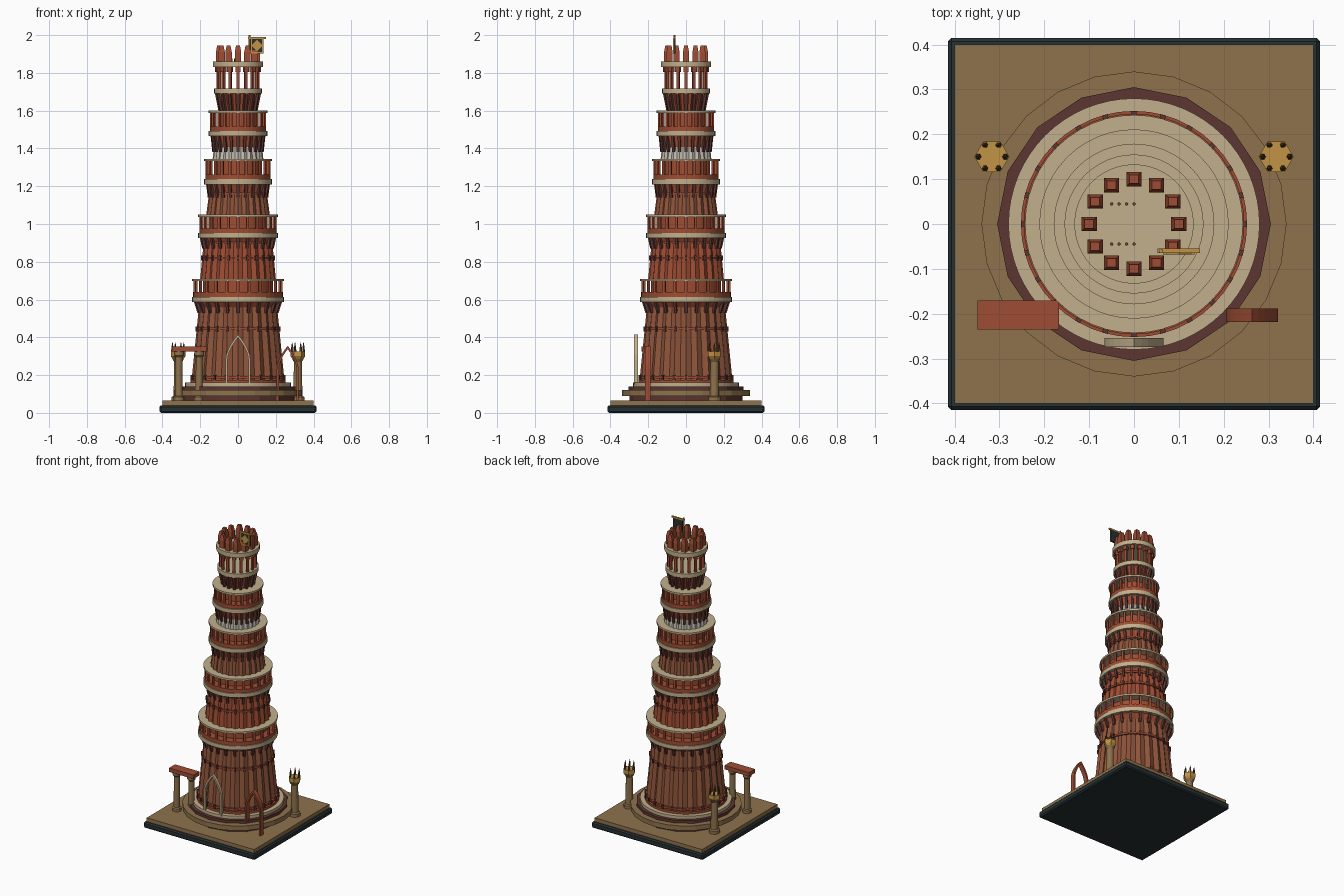
import bpy, bmesh, math
from mathutils import Matrix, Vector

if "Cube" in bpy.data.objects:
    bpy.data.objects.remove(bpy.data.objects["Cube"], do_unlink=True)


def material(name, *rgb):
    col = [c / 12.92 if c < 0.04 else ((c + 0.055) / 1.055) ** 2.4 for c in rgb] + [1]
    m = bpy.data.materials.new(name)
    m.use_nodes = True
    m.diffuse_color = col
    m.node_tree.nodes["Principled BSDF"].inputs["Base Color"].default_value = col
    return m


CREAM = material("cream stone", 0.76, 0.69, 0.55)
EARTH = material("earth brown", 0.56, 0.45, 0.30)
RED = material("red sandstone", 0.62, 0.30, 0.20)
RUST = material("rust sandstone", 0.56, 0.33, 0.23)
MAROON = material("dark maroon", 0.36, 0.21, 0.19)
GOLD = material("gold", 0.76, 0.58, 0.27)
SLATE = material("dark slate", 0.15, 0.19, 0.20)
MARBLE = material("white marble", 0.77, 0.75, 0.70)
BRONZE = material("dark bronze", 0.38, 0.28, 0.16)


def finish(name, bm, mat):
    bmesh.ops.recalc_face_normals(bm, faces=bm.faces)
    mesh = bpy.data.meshes.new(name)
    bm.to_mesh(mesh)
    bm.free()
    mesh.materials.append(mat)
    ob = bpy.data.objects.new(name, mesh)
    bpy.context.collection.objects.link(ob)
    return ob


def lathe(name, profile, mat, sides=48, flute=0.0, at=(0, 0)):
    """Closed turned solid; flute pulls every other vertex inward."""
    bm = bmesh.new()
    rings = []
    for r, z in profile:
        ring = []
        for i in range(sides):
            a = math.tau * i / sides
            q = r * (1 - flute * (i % 2))
            ring.append(bm.verts.new((at[0] + q * math.cos(a), at[1] + q * math.sin(a), z)))
        rings.append(ring)
    for lo, hi in zip(rings, rings[1:]):
        for i in range(sides):
            j = (i + 1) % sides
            bm.faces.new((lo[i], lo[j], hi[j], hi[i]))
    bm.faces.new(rings[0][::-1])
    bm.faces.new(rings[-1])
    return finish(name, bm, mat)


def disc(name, r, z0, z1, mat, sides=48, at=(0, 0)):
    return lathe(name, [(r, z0), (r, z1)], mat, sides, 0, at)


def add_box(bm, centre, size, angle=0.0):
    m = Matrix.Translation(centre) @ Matrix.Rotation(angle, 4, "Z") @ Matrix.Diagonal((*size, 1))
    return bmesh.ops.create_cube(bm, size=1, matrix=m)["verts"]


def box(name, centre, size, mat):
    bm = bmesh.new()
    add_box(bm, centre, size)
    return finish(name, bm, mat)


def ring_boxes(name, count, r, z0, z1, depth, width, mat, lean=0.0):
    """Blocks around the axis; lean pushes their tops outward."""
    bm = bmesh.new()
    for i in range(count):
        a = math.tau * i / count
        d = Vector((math.cos(a), math.sin(a), 0))
        zc = (z0 + z1) / 2
        for v in add_box(bm, d * r + Vector((0, 0, zc)), (depth, width, z1 - z0), a):
            if v.co.z > zc:
                v.co += d * lean
    return finish(name, bm, mat)


def arch(name, cx, y, half, z0, spring, z1, t, depth, mat):
    """Pointed arch frame standing in the xz plane."""
    def outline(h, top):
        left = [(-h, z0)]
        for i in range(7):
            s = i / 6
            left.append((-h * (1 - s ** 1.6), spring + (top - spring) * s ** 0.9))
        return left + [(-x, z) for x, z in left[-2::-1]]
    bm = bmesh.new()
    out, inn = outline(half, z1), outline(half - t, z1 - 1.6 * t)
    rows = [[bm.verts.new((cx + x, y + s * depth / 2, z)) for x, z in pts]
            for pts, s in ((out, -1), (inn, -1), (inn, 1), (out, 1))]
    for k in range(4):
        a, b = rows[k], rows[(k + 1) % 4]
        for i in range(len(a) - 1):
            bm.faces.new((a[i], a[i + 1], b[i + 1], b[i]))
    for e in (0, -1):
        bm.faces.new([r[e] for r in rows])
    return finish(name, bm, mat)


# Ground slabs and round plinth
slab = box("base_slab", (0, 0, 0.02), (0.83, 0.83, 0.04), SLATE)
bev = slab.modifiers.new("Bevel", "BEVEL")
bev.width, bev.segments = 0.008, 1
box("ground_slab", (0, 0, 0.05), (0.80, 0.80, 0.03), EARTH)
disc("plinth_foot", 0.30, 0.065, 0.09, MAROON, 16)
disc("plinth_step", 0.34, 0.09, 0.122, EARTH, 24)
disc("plinth_collar", 0.305, 0.122, 0.14, MAROON, 16)
disc("plinth_top", 0.28, 0.14, 0.16, CREAM, 64)
disc("shaft_foot_ring", 0.252, 0.16, 0.175, RED)

# Storeys: shaft bottom/top, radii, ledge height, rail top, ledge radius, shaft and flare colours
storeys = [
    (0.16, 0.56, 0.247, 0.207, 0.587, 0.71, 0.243, RUST, RED),
    (0.71, 0.90, 0.200, 0.182, 0.925, 1.05, 0.211, RED, RED),
    (1.05, 1.17, 0.168, 0.152, 1.210, 1.345, 0.179, RUST, RED),
    (1.345, 1.41, 0.134, 0.128, 1.465, 1.60, 0.155, MARBLE, RED),
]
for n, (z0, z1, r0, r1, zl, zr, rl, mat, flare) in enumerate(storeys, 1):
    p = f"storey_{n}_"
    core = storeys[n][2] if n < 4 else 0.10
    lathe(p + "shaft", [(r0, z0), (r1, z1)], mat, 48, 0.06)
    lathe(p + "flare", [(r1 * 0.97, z1 - 0.01), (r1, z1), (rl - 0.014, zl)], flare, 48, 0.05)
    ring_boxes(p + "brackets", 24, r1, z1 - 0.03, zl, 0.016, 0.014, MAROON, rl - r1 - 0.018)
    disc(p + "ledge", rl, zl, zl + 0.027, CREAM)
    disc(p + "parapet", rl - 0.006, zl + 0.027, zl + 0.052, RED)
    ring_boxes(p + "balusters", 24, rl - 0.014, zl + 0.05, zr - 0.01, 0.012, 0.014, RED)
    disc(p + "core", core * 0.93, zl + 0.05, zr - 0.01, RED)
    disc(p + "rail", rl, zr - 0.012, zr, CREAM)

# Moulding bands with small studs
for n, (z, r) in enumerate([(0.188, 0.246), (0.445, 0.220), (0.82, 0.191), (0.90, 0.183),
                            (1.16, 0.155)], 1):
    disc(f"band_{n}", r, z - 0.006, z + 0.006, RED)
    ring_boxes(f"band_{n}_studs", 24, r, z - 0.013, z + 0.013, 0.012, 0.012, MAROON)

# Open lantern storey
lathe("lantern_flare", [(0.088, 1.60), (0.095, 1.63), (0.116, 1.69)], RED, 48, 0.06)
ring_boxes("lantern_brackets", 16, 0.097, 1.60, 1.69, 0.014, 0.014, MAROON, 0.018)
disc("lantern_floor", 0.126, 1.69, 1.718, CREAM)
ring_boxes("lantern_columns", 16, 0.108, 1.715, 1.835, 0.014, 0.016, RED)
ring_boxes("lantern_capitals", 16, 0.110, 1.805, 1.835, 0.022, 0.024, RED)
disc("lantern_roof", 0.133, 1.83, 1.86, CREAM)

# Crown of merlons, with chamfered tips
bm = bmesh.new()
for i in range(12):
    a = math.tau * i / 12
    c = Vector((0.1 * math.cos(a), 0.1 * math.sin(a), 0))
    add_box(bm, c + Vector((0, 0, 1.885)), (0.034, 0.032, 0.05))
    for v in add_box(bm, c + Vector((0, 0, 1.9275)), (0.034, 0.032, 0.035)):
        if v.co.z > 1.93:
            v.co.x = c.x + (v.co.x - c.x) * 0.6
            v.co.y = c.y + (v.co.y - c.y) * 0.6
finish("merlons", bm, RED)
for side in (-1, 1):
    for i in range(4):
        disc("roof_peg", 0.004, 1.86, 1.875, BRONZE, 6, (-0.05 + i * 0.0167, side * 0.045))

# Banner with gilt frame on its front
disc("banner_pole", 0.005, 1.86, 2.0, GOLD, 8, (0.06, -0.06))
box("banner_rod", (0.10, -0.06, 1.985), (0.095, 0.010, 0.010), GOLD)
box("banner_cloth", (0.10, -0.06, 1.943), (0.07, 0.008, 0.08), SLATE)
for x in (0.069, 0.131):
    box("banner_side_trim", (x, -0.066, 1.943), (0.008, 0.005, 0.08), GOLD)
box("banner_hem", (0.10, -0.066, 1.907), (0.07, 0.005, 0.008), GOLD)
bm = bmesh.new()
bmesh.ops.create_cone(bm, cap_ends=True, segments=4, radius1=0.03, radius2=0.03, depth=0.005,
                      matrix=Matrix.Translation((0.10, -0.066, 1.945)) @ Matrix.Rotation(math.pi / 2, 4, "X"))
finish("banner_emblem", bm, GOLD)

# Lamp pillars
for side, label in ((1, "left"), (-1, "right")):
    at = (side * 0.317, 0.15)
    lathe(label + "_lamp_pillar", [(0.034, 0.065), (0.034, 0.085), (0.024, 0.09), (0.021, 0.27),
                                   (0.030, 0.285)], EARTH, 12, 0, at)
    lathe(label + "_lamp_bowl", [(0.028, 0.285), (0.039, 0.30), (0.039, 0.325)], GOLD, 6, 0, at)
    for i in range(6):
        a = math.tau * i / 6
        spot = (at[0] + 0.03 * math.cos(a), at[1] + 0.03 * math.sin(a))
        lathe(label + "_lamp_spike", [(0.007, 0.32), (0.006, 0.345), (0.001, 0.372)],
              BRONZE, 6, 0, spot)

# Ruined gateway: two columns and a lintel
for x in (-0.313, -0.205):
    lathe("gate_column", [(0.028, 0.065), (0.028, 0.085), (0.02, 0.09), (0.018, 0.295),
                          (0.026, 0.305), (0.026, 0.325)], EARTH, 12, 0, (x, -0.203))
box("gate_lintel", (-0.258, -0.203, 0.338), (0.182, 0.064, 0.026), RED)

# Free-standing pointed arches
arch("portal_arch", 0, -0.264, 0.066, 0.15, 0.28, 0.415, 0.011, 0.02, CREAM)
arch("side_arch", 0.263, -0.203, 0.058, 0.065, 0.23, 0.355, 0.011, 0.03, RED)
